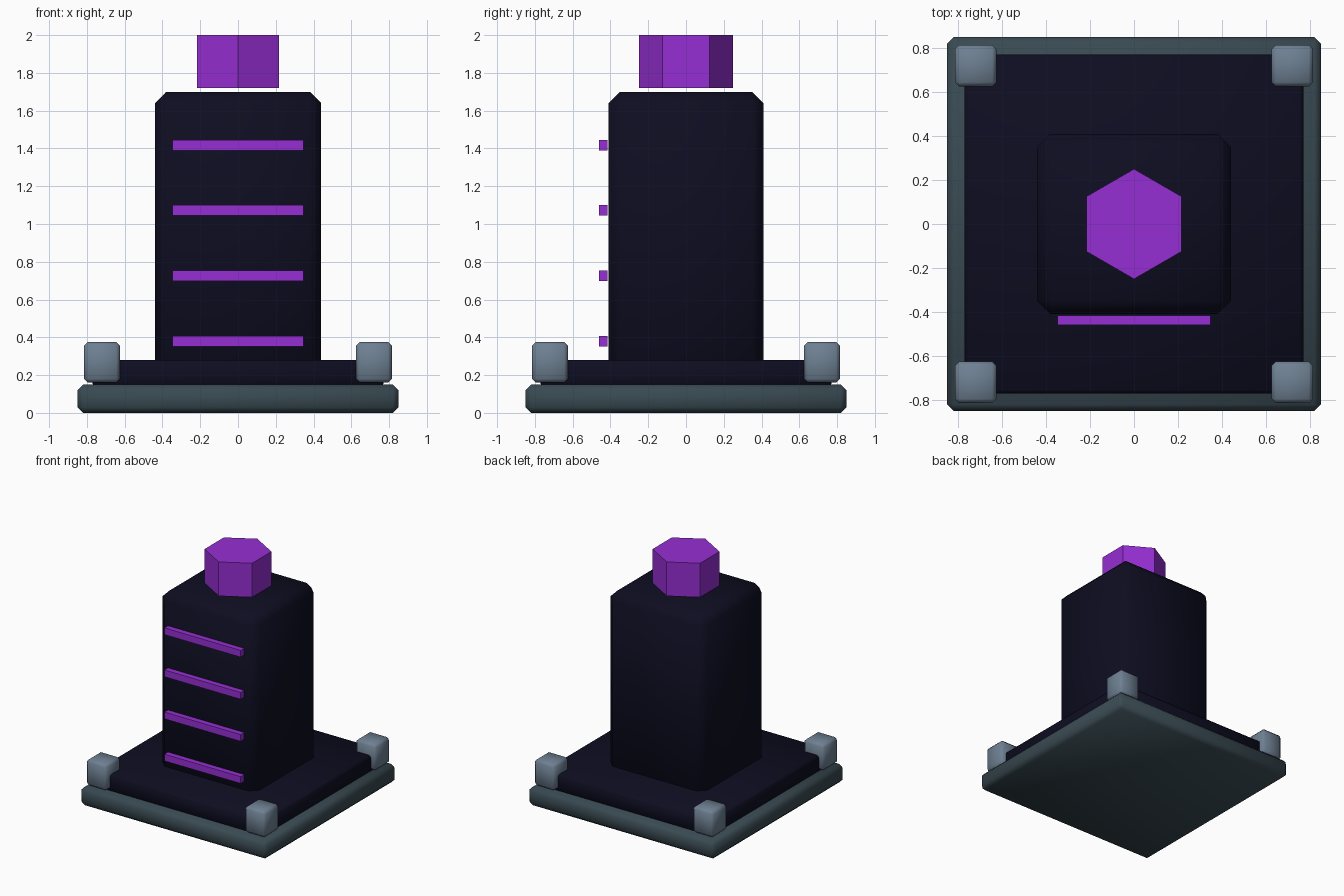
import bpy, math

if "Cube" in bpy.data.objects:
    bpy.data.objects.remove(bpy.data.objects["Cube"])


def material(name, r, g, b):
    lin = lambda c: c / 255 / 12.92 if c <= 10 else ((c / 255 + 0.055) / 1.055) ** 2.4
    m = bpy.data.materials.new(name)
    m.diffuse_color = (lin(r), lin(g), lin(b), 1)
    m.use_nodes = True
    m.node_tree.nodes["Principled BSDF"].inputs["Base Color"].default_value = m.diffuse_color
    return m


slate = material("dark slate", 57, 74, 82)
steel = material("steel grey", 110, 128, 146)
navy = material("midnight navy", 13, 13, 33)
purple = material("glowing purple", 150, 46, 211)


def box(name, lo, hi, mat, bevel=0.0):
    """Box between two corners, optionally with chamfered, smooth-shaded edges."""
    bpy.ops.mesh.primitive_cube_add(size=1, location=[(a + b) / 2 for a, b in zip(lo, hi)])
    ob = bpy.context.object
    ob.name = name
    ob.scale = [b - a for a, b in zip(lo, hi)]
    bpy.ops.object.transform_apply(location=False, rotation=False, scale=True)
    ob.data.materials.append(mat)
    if bevel:
        mod = ob.modifiers.new("chamfer", 'BEVEL')
        mod.width = bevel
        mod.segments = 1
        bpy.ops.object.modifier_apply(modifier=mod.name)
        bpy.ops.object.shade_smooth()
    return ob


# stepped base
box("base_plate", (-0.85, -0.85, 0), (0.85, 0.85, 0.15), slate, 0.03)
box("base_step", (-0.77, -0.77, 0.14), (0.77, 0.77, 0.28), navy, 0.015)

# tower body, its lower chamfer sunk into the step
box("tower", (-0.44, -0.41, 0.2), (0.44, 0.41, 1.70), navy, 0.06)

# corner blocks
for sx in (-1, 1):
    for sy in (-1, 1):
        x, y = sx * 0.72, sy * 0.72
        box("corner_block", (x - 0.095, y - 0.095, 0.16), (x + 0.095, y + 0.095, 0.375), steel, 0.02)

# light strips on the front
for i in range(4):
    z = 0.38 + i * 0.346
    box("light_strip", (-0.347, -0.46, z - 0.028), (0.347, -0.415, z + 0.028), purple)

# hexagonal crystal floating above the tower, corners towards front and back
bpy.ops.mesh.primitive_cylinder_add(vertices=6, radius=0.25, depth=0.28, location=(0, 0, 1.86))
crystal = bpy.context.object
crystal.name = "hex_crystal"
crystal.data.materials.append(purple)
